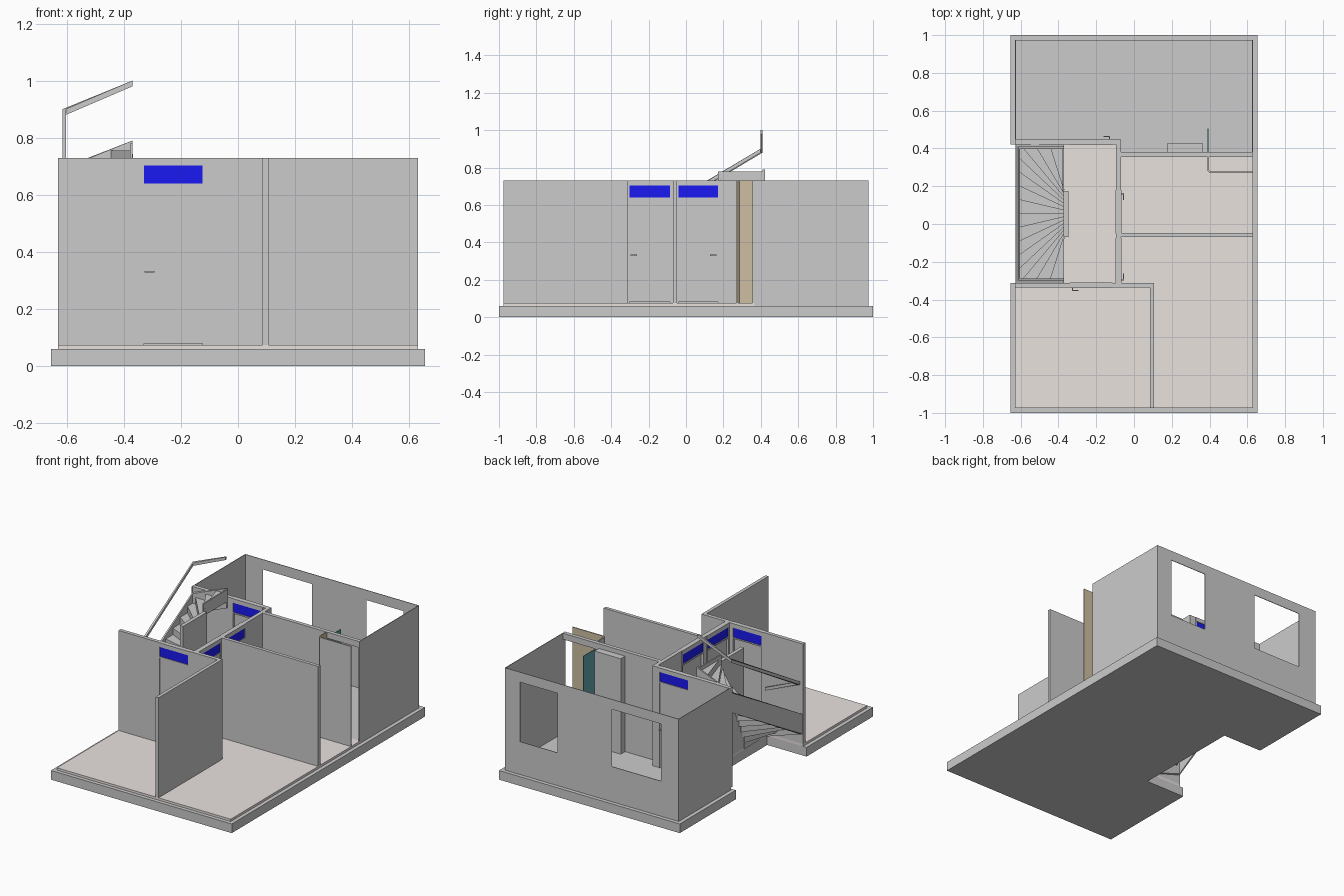
import bpy, bmesh
from mathutils import Vector

if "Cube" in bpy.data.objects:
    bpy.data.objects.remove(bpy.data.objects["Cube"])

FLOOR, TOP = 0.075, 0.73


def material(name, col):
    m = bpy.data.materials.new(name)
    m.diffuse_color = (*col, 1)
    m.use_nodes = True
    m.node_tree.nodes["Principled BSDF"].inputs["Base Color"].default_value = m.diffuse_color
    return m


BLUE = material("blue_panel", (0.01, 0.01, 0.9))
PINK = material("warm_floor", (0.82, 0.76, 0.74))
TAN = material("tan_lining", (0.62, 0.52, 0.36))
TEAL = material("teal_panel", (0.12, 0.38, 0.42))


def finish(name, bm, mat=None):
    bmesh.ops.recalc_face_normals(bm, faces=bm.faces)
    me = bpy.data.meshes.new(name)
    bm.to_mesh(me)
    bm.free()
    ob = bpy.data.objects.new(name, me)
    bpy.context.collection.objects.link(ob)
    if mat:
        me.materials.append(mat)
    return ob


def add_prism(bm, pts, z0, z1):
    """Extrude an outline upwards; z0 and z1 may be per-point lists."""
    n = len(pts)
    z0 = z0 if isinstance(z0, list) else [z0] * n
    z1 = z1 if isinstance(z1, list) else [z1] * n
    b = [bm.verts.new((p[0], p[1], z)) for p, z in zip(pts, z0)]
    t = [bm.verts.new((p[0], p[1], z)) for p, z in zip(pts, z1)]
    bm.faces.new(b[::-1])
    bm.faces.new(t)
    for i in range(n):
        j = (i + 1) % n
        bm.faces.new((b[i], b[j], t[j], t[i]))


def rect(x0, x1, y0, y1):
    return [(x0, y0), (x1, y0), (x1, y1), (x0, y1)]


def prism(name, pts, z0, z1, mat=None):
    bm = bmesh.new()
    add_prism(bm, pts, z0, z1)
    return finish(name, bm, mat)


def strip(axis, a0, a1, p0, p1):
    """Plan rectangle running along x or y."""
    return rect(a0, a1, p0, p1) if axis == "x" else rect(p0, p1, a0, a1)


def wall(name, axis, a0, a1, p0, p1, openings=()):
    """Wall with openings (start, end, sill, head), ordered along its length."""
    bm = bmesh.new()
    at = a0
    for s, e, sill, head in openings:
        if s > at:
            add_prism(bm, strip(axis, at, s, p0, p1), FLOOR, TOP)
        if sill > FLOOR:
            add_prism(bm, strip(axis, s, e, p0, p1), FLOOR, sill)
        if head < TOP:
            add_prism(bm, strip(axis, s, e, p0, p1), head, TOP)
        at = e
    if at < a1:
        add_prism(bm, strip(axis, at, a1, p0, p1), FLOOR, TOP)
    return finish(name, bm)


def door(name, axis, a0, a1, p0, p1, side, handle, turn):
    """Frame, leaf, blue transom and lever; side is the face the leaf sits on."""
    bm = bmesh.new()
    j, o = 0.01, 0.003
    for s, e, z0, z1 in ((a0, a0 + j, FLOOR, TOP), (a1 - j, a1, FLOOR, TOP),
                         (a0 + j, a1 - j, 0.703, TOP), (a0 + j, a1 - j, 0.632, 0.64)):
        add_prism(bm, strip(axis, s, e, p0 - o, p1 + o), z0, z1)
    finish(name + "_frame", bm)
    face = p1 if side > 0 else p0
    c = face - side * 0.006
    prism(name + "_leaf", strip(axis, a0 + j, a1 - j, c - 0.006, c + 0.006), 0.08, 0.632)
    mid = (p0 + p1) / 2
    prism(name + "_transom", strip(axis, a0 + j, a1 - j, mid - 0.011, mid + 0.011), 0.64, 0.703, BLUE)
    bm = bmesh.new()
    f = sorted((face, face + side * 0.018))
    add_prism(bm, strip(axis, handle - 0.003, handle + 0.003, *f), 0.328, 0.334)
    f = sorted((face + side * 0.013, face + side * 0.018))
    add_prism(bm, strip(axis, *sorted((handle, handle + turn * 0.032)), *f), 0.328, 0.334)
    finish(name + "_handle", bm)


# Base slab and floors, notched for the stairwell
def notched(x, y0, y1):
    return [(-x, y0), (x, y0), (x, y1), (-x, y1), (-x, 0.42),
            (-0.37, 0.42), (-0.37, -0.312), (-x, -0.312)]


prism("base_slab", notched(0.655, -1, 1), 0, 0.06)
prism("main_floor", [(-0.63, -0.975), (0.63, -0.975), (0.63, 0.367), (-0.082, 0.367), (-0.082, 0.435),
                     (-0.37, 0.435), (-0.37, -0.312), (-0.63, -0.312)], 0.06, FLOOR, PINK)
prism("back_floor", [(-0.63, 0.435), (-0.082, 0.435), (-0.082, 0.367), (0.63, 0.367),
                     (0.63, 0.975), (-0.63, 0.975)], 0.06, FLOOR)

# Thin outer walls of the back room
wall("back_wall", "x", -0.63, 0.63, 0.971, 0.975,
     [(-0.50, -0.145, 0.29, 0.665), (0.25, 0.52, 0.275, 0.665)])
wall("left_wall", "y", 0.42, 0.971, -0.63, -0.626)
wall("right_wall", "y", 0.355, 0.971, 0.626, 0.63)

# Inner partitions
A, C, F = (-0.336, -0.312), (-0.095, -0.07), (0.422, 0.448)
gap = (FLOOR, TOP)
wall("front_partition", "x", -0.63, 0.105, *A, [(-0.34, -0.115, *gap)])
wall("front_divider", "y", -0.975, -0.336, 0.085, 0.107)
wall("hall_partition", "y", -0.312, 0.422, *C, [(-0.312, -0.075, *gap), (-0.05, 0.18, *gap)])
wall("right_divider", "x", -0.07, 0.63, -0.07, -0.048)
wall("bath_partition", "x", -0.07, 0.626, 0.355, 0.38, [(0.395, 0.626, FLOOR, 0.69)])
wall("stair_back_partition", "x", -0.63, -0.07, *F, [(-0.34, -0.115, *gap)])

# Doors
door("front_door", "x", -0.34, -0.115, *A, -1, -0.325, 1)
door("back_door", "x", -0.34, -0.115, *F, 1, -0.13, -1)
door("hall_door_one", "y", -0.312, -0.075, *C, 1, -0.295, 1)
door("hall_door_two", "y", -0.05, 0.18, *C, 1, 0.16, -1)


# Closet niche: grey outside, tan lining inside
def niche(d0, d1):
    outer = [(0.39 + d0, 0.355), (0.39 + d0, 0.28 + d0), (0.40 + d0, 0.27 + d0), (0.63, 0.27 + d0)]
    inner = [(0.39 + d1, 0.355), (0.39 + d1, 0.28 + d1), (0.40 + d1, 0.27 + d1), (0.63, 0.27 + d1)]
    return outer + inner[::-1]


prism("niche_shell", niche(0, 0.004), FLOOR, TOP)
prism("niche_lining", niche(0.004, 0.007), FLOOR, TOP, TAN)
prism("niche_door", rect(0.388, 0.394, 0.38, 0.505), 0.08, 0.69, TEAL)
prism("duct", rect(0.175, 0.365, 0.38, 0.425), FLOOR, 0.70)

# Winding stairs: outer path wraps three sides, inner ends run along the newel
STEPS = 16
PATH = [Vector(p) for p in ((-0.37, -0.30), (-0.615, -0.30), (-0.615, 0.41), (-0.37, 0.41))]
LENS = [(PATH[i + 1] - PATH[i]).length for i in range(3)]
RISE = (0.755 - FLOOR) / STEPS


def outer_point(t):
    d = max(0, min(1, t)) * sum(LENS)
    for i, n in enumerate(LENS):
        if d <= n or i == 2:
            return PATH[i].lerp(PATH[i + 1], min(1, d / n))
        d -= n


def inner_point(t):
    return Vector((-0.372, -0.07 + 0.25 * max(0, min(1, (t * STEPS - 1) / (STEPS - 2)))))


bm = bmesh.new()
knots = [LENS[0] / sum(LENS), (LENS[0] + LENS[1]) / sum(LENS)]
for i in range(STEPS):
    t0, t1, z = i / STEPS, (i + 1) / STEPS, FLOOR + (i + 1) * RISE
    corners = [outer_point(k) for k in knots if t0 < k < t1]
    ins = [inner_point(t0), inner_point(t1)]
    if (ins[1] - ins[0]).length < 1e-5:
        ins = ins[:1]
    add_prism(bm, [outer_point(t0), *corners, outer_point(t1), *ins[::-1]], z - 0.012, z)
    n = Vector((0, 0.004))
    q = [inner_point(t0), outer_point(t0)]
    d = (q[1] - q[0]).normalized()
    n = Vector((d.y, -d.x)) * 0.004
    add_prism(bm, [q[0], q[1], q[1] + n, q[0] + n], z - RISE - 0.008, z - 0.012)
finish("stair_steps", bm)


# Sloped runs following the outer path: stringer and handrail
def sloped(name, heights, depth, width, off):
    x, y0, y1 = -0.615 - off, -0.30 - off, 0.41 + off
    o = [(-0.37, y0), (x, y0), (x, y1), (-0.37, y1)]
    w = width
    i = [(-0.37, y0 + w), (x + w, y0 + w), (x + w, y1 - w), (-0.37, y1 - w)]
    bm = bmesh.new()
    for k in range(3):
        a, b = heights[k], heights[k + 1]
        zs = [a, b, b, a]
        add_prism(bm, [o[k], o[k + 1], i[k + 1], i[k]], [max(0.06, z - depth) for z in zs], zs)
    return finish(name, bm)


sloped("outer_stringer", (0.17, 0.27, 0.69, 0.79), 0.13, 0.012, 0.012)
sloped("handrail", (0.385, 0.485, 0.90, 1.0), 0.02, 0.012, 0.0)
prism("newel_panel", rect(-0.372, -0.348, -0.07, 0.175), FLOOR, TOP)
prism("top_step_edge", rect(-0.378, -0.37, 0.17, 0.41), 0.70, 0.78)
